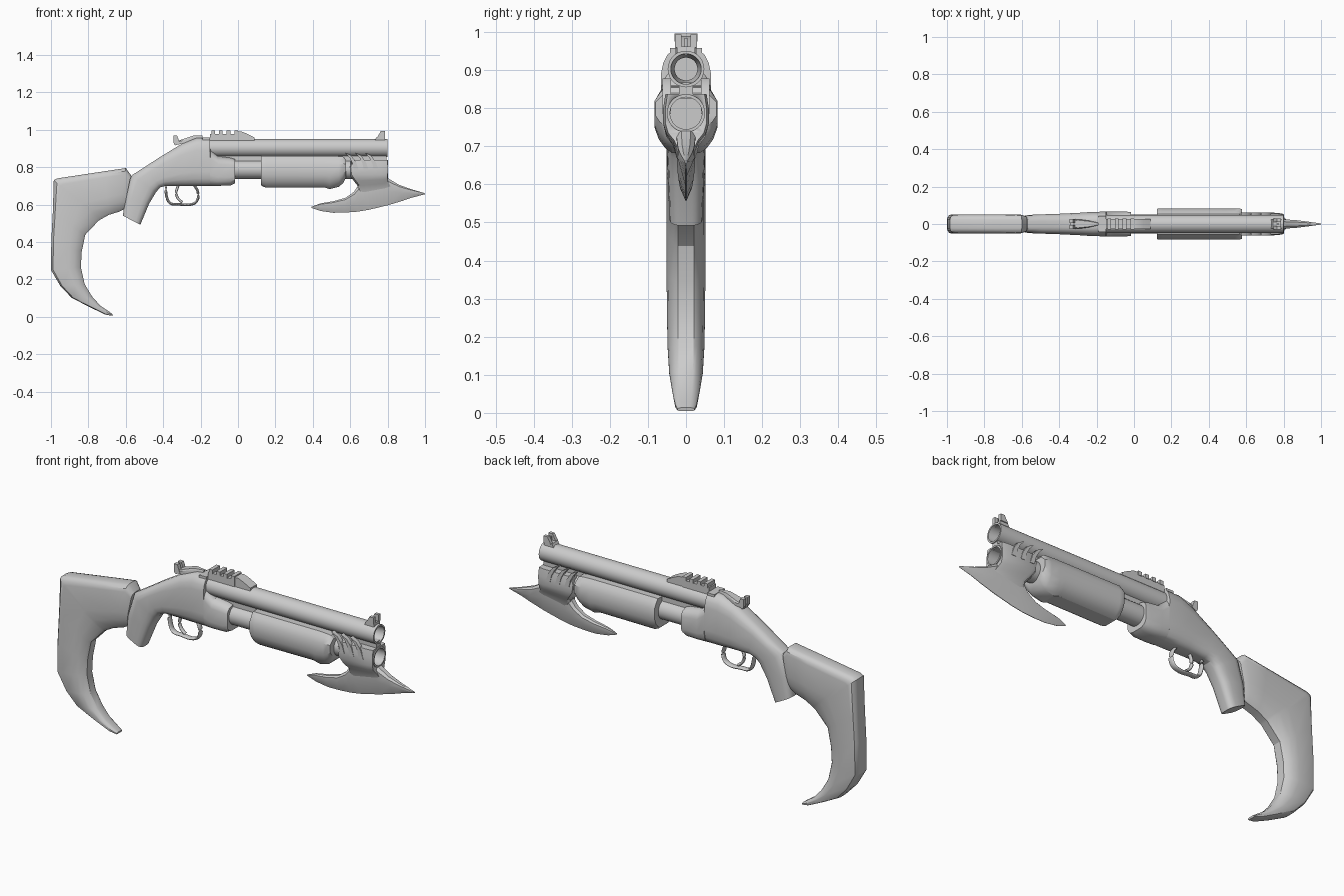
import bpy, bmesh, math


def finish(name, bm, angle=30):
    bmesh.ops.remove_doubles(bm, verts=bm.verts, dist=1e-5)
    bmesh.ops.recalc_face_normals(bm, faces=bm.faces)
    me = bpy.data.meshes.new(name)
    bm.to_mesh(me)
    bm.free()
    ob = bpy.data.objects.new(name, me)
    bpy.context.collection.objects.link(ob)
    bpy.ops.object.select_all(action='DESELECT')
    ob.select_set(True)
    bpy.context.view_layer.objects.active = ob
    bpy.ops.object.shade_smooth_by_angle(angle=math.radians(angle))
    return ob


def loft(name, stations, section, angle=30):
    """Skin rings from edge A to edge B; section = (fraction A to B, width factor)."""
    bm = bmesh.new()
    half = [(t, w) for t, w in section]
    outline = half + [(t, -w) for t, w in reversed(half)]
    rings = [[bm.verts.new((ax + (bx - ax) * t, w * f, az + (bz - az) * t))
              for t, f in outline] for ax, az, bx, bz, w in stations]
    n = len(outline)
    for r, s in zip(rings, rings[1:]):
        for i in range(n):
            bm.faces.new((r[i], r[(i + 1) % n], s[(i + 1) % n], s[i]))
    bm.faces.new(rings[0])
    bm.faces.new(rings[-1])
    return finish(name, bm, angle)


def prism(name, pts, y0, y1):
    bm = bmesh.new()
    f = bm.faces.new([bm.verts.new((x, y0, z)) for x, z in pts])
    ext = bmesh.ops.extrude_face_region(bm, geom=[f])
    for v in ext['geom']:
        if isinstance(v, bmesh.types.BMVert):
            v.co.y = y1
    return finish(name, bm)


def box(name, x0, x1, y0, y1, z0, z1):
    return prism(name, [(x0, z0), (x1, z0), (x1, z1), (x0, z1)], y0, y1)


def revolve(name, profile, z, n=28):
    """Spin (x, radius) points around an axis along x at height z."""
    bm = bmesh.new()
    vs = [bm.verts.new((x, 0, z + r)) for x, r in profile]
    es = [bm.edges.new(p) for p in zip(vs, vs[1:])]
    bmesh.ops.spin(bm, geom=vs + es, cent=(0, 0, z), axis=(1, 0, 0),
                   angle=math.tau, steps=n)
    return finish(name, bm)


def band(name, pts, half_width, thick):
    cu = bpy.data.curves.new(name, 'CURVE')
    cu.dimensions = '3D'
    sp = cu.splines.new('BEZIER')
    sp.bezier_points.add(len(pts) - 1)
    for p, (x, z) in zip(sp.bezier_points, pts):
        p.co = (x, 0, z)
        p.handle_left_type = p.handle_right_type = 'AUTO'
    cu.resolution_u = 4
    cu.twist_mode = 'Z_UP'
    cu.bevel_depth = thick
    cu.bevel_resolution = 2
    ob = bpy.data.objects.new(name, cu)
    # widen sideways by scaling the round bar across y
    ob.scale.y = half_width / thick
    bpy.context.collection.objects.link(ob)
    bpy.ops.object.select_all(action='DESELECT')
    ob.select_set(True)
    bpy.context.view_layer.objects.active = ob
    bpy.ops.object.convert(target='MESH')


# shoulder stock curling into a hooked blade
loft('stock', [
    (-.572, .757, -.610, .575, .040), (-.600, .795, -.635, .562, .050),
    (-.720, .777, -.690, .545, .051), (-.965, .740, -.735, .520, .051),
    (-.985, .730, -.745, .514, .051), (-.990, .560, -.817, .438, .051),
    (-.998, .410, -.836, .345, .051), (-1.0, .250, -.840, .265, .050),
    (-.950, .165, -.820, .175, .048), (-.890, .102, -.780, .108, .044),
    (-.800, .055, -.735, .058, .036), (-.710, .012, -.690, .028, .028),
    (-.672, .005, -.670, .014, .022)],
    [(0, .45), (.02, .72), (.07, .93), (.14, 1), (.60, 1), (.78, .9), (.95, .62), (1, .42)])

# grip flowing into the receiver
round_sec = [(0, .30), (.015, .50), (.06, .74), (.14, .90), (.26, 1), (.70, 1),
             (.85, .93), (.94, .76), (.985, .55), (1, .35)]
loft('receiver', [
    (-.615, .540, -.522, .492, .043), (-.605, .640, -.475, .605, .047),
    (-.570, .755, -.437, .668, .050), (-.500, .800, -.415, .692, .052),
    (-.420, .852, -.385, .700, .054), (-.295, .928, -.280, .700, .060),
    (-.220, .956, -.220, .700, .065), (-.150, .956, -.150, .700, .066),
    (-.148, .900, -.149, .700, .066), (-.107, .858, -.107, .700, .066),
    (-.040, .850, -.040, .702, .066), (-.016, .842, -.016, .714, .064)], round_sec)
box('hinge_block', -.19, -.15, -.042, .042, .90, .958)

# over-under barrels with open muzzles, joined by a rib
revolve('upper_barrel', [(-.16, 0), (-.16, .048), (.80, .048), (.80, .040), (.76, .037),
                         (.70, .030), (.40, .030), (.40, 0)], .903)
revolve('lower_barrel', [(-.03, 0), (-.03, .050), (.802, .050), (.802, .042),
                         (.60, .042), (.60, 0)], .787)
box('barrel_rib', -.11, .795, -.018, .018, .825, .868)

# sliding pump fore-end
loft('pump_handle', [
    (.122, .858, .122, .705, .080), (.130, .860, .130, .698, .083),
    (.150, .860, .150, .690, .083), (.460, .860, .460, .692, .083),
    (.490, .860, .490, .683, .083), (.540, .858, .540, .695, .083),
    (.565, .855, .562, .715, .083), (.577, .840, .577, .745, .080)],
    [(0, .66), (.10, .82), (.26, 1), (.62, 1), (.80, .86), (.93, .66), (1, .45)])

# bayonet collar, bored out so the muzzle stays open
collar = loft('bayonet_collar', [
    (.605, .838, .798, .838, .054), (.590, .800, .798, .800, .060),
    (.595, .760, .798, .760, .060), (.620, .725, .798, .735, .052),
    (.640, .700, .805, .715, .034), (.645, .660, .820, .690, .023)],
    [(0, .55), (.06, .9), (.15, 1), (.85, 1), (1, .9)])
cutter = revolve('bore_cutter', [(.5, 0), (.5, .045), (.9, .045), (.9, 0)], .787)
cutter.hide_render = True
mod = collar.modifiers.new('bore', 'BOOLEAN')
mod.object = cutter
bpy.context.view_layer.objects.active = collar
bpy.ops.object.modifier_apply(modifier='bore')
bpy.data.objects.remove(cutter)

# axe-like bayonet blade
loft('bayonet_blade', [
    (.392, .588, .393, .582, .003), (.440, .606, .440, .566, .010),
    (.510, .618, .510, .556, .015), (.575, .636, .570, .557, .018),
    (.620, .668, .640, .562, .021), (.645, .705, .700, .572, .024),
    (.795, .745, .800, .596, .025), (.860, .706, .880, .620, .021),
    (.920, .684, .930, .637, .014), (.998, .661, 1.0, .655, .003)],
    [(0, .5), (.12, 1), (.5, .95), (1, .06)], 25)

# claw fingers gripping both sides of the barrels
for i in range(3):
    dx = i * .053
    pts = [(.572 + dx, .878), (.606 + dx, .862), (.632 + dx, .825), (.645 + dx, .785),
           (.620 + dx, .785), (.612 + dx, .820), (.597 + dx, .850)]
    for s, side in ((-1, 'right'), (1, 'left')):
        prism(f'claw_{side}_{i + 1}', pts, s * .040, s * .062)

# trigger and guard
band('trigger_guard', [(-.385, .705), (-.382, .645), (-.362, .607), (-.320, .602),
                       (-.245, .602), (-.218, .622), (-.216, .672), (-.235, .705)], .016, .007)
band('trigger', [(-.318, .705), (-.330, .665), (-.322, .635), (-.298, .612)], .010, .007)

# top rail: base, cross teeth and front ramp
box('rail_base', -.15, .0, -.028, .028, .935, .978)
for i in range(4):
    x = -.143 + i * .041
    box(f'rail_tooth_{i + 1}', x, x + .020, -.030, .030, .975, .996)
prism('rail_ramp', [(-.005, .935), (-.005, .990), (.020, .990), (.050, .978), (.088, .958),
                    (.088, .935)], -.026, .026)

# rear sight: arm with two notched leaves
loft('rear_sight_arm', [(-.340, .935, -.340, .917, .018), (-.300, .948, -.300, .925, .026),
                        (-.240, .968, -.240, .945, .018), (-.190, .968, -.190, .945, .006)],
     [(0, .8), (.3, 1), (1, 1)])
# front sight: ramped base, paired ears and centre post
prism('front_sight_base', [(.730, .940), (.742, .962), (.785, .962), (.788, .940)], -.024, .024)
for s, side in ((-1, 'right'), (1, 'left')):
    prism(f'rear_sight_leaf_{side}', [(-.345, .968), (-.325, .968), (-.312, .930),
                                      (-.335, .916), (-.345, .930)], s * .006, s * .026)
    prism(f'front_sight_ear_{side}', [(.745, .960), (.764, .994), (.786, .994), (.786, .960)],
          s * .012, s * .029)
box('front_sight_post', .762, .775, -.004, .004, .96, .985)
